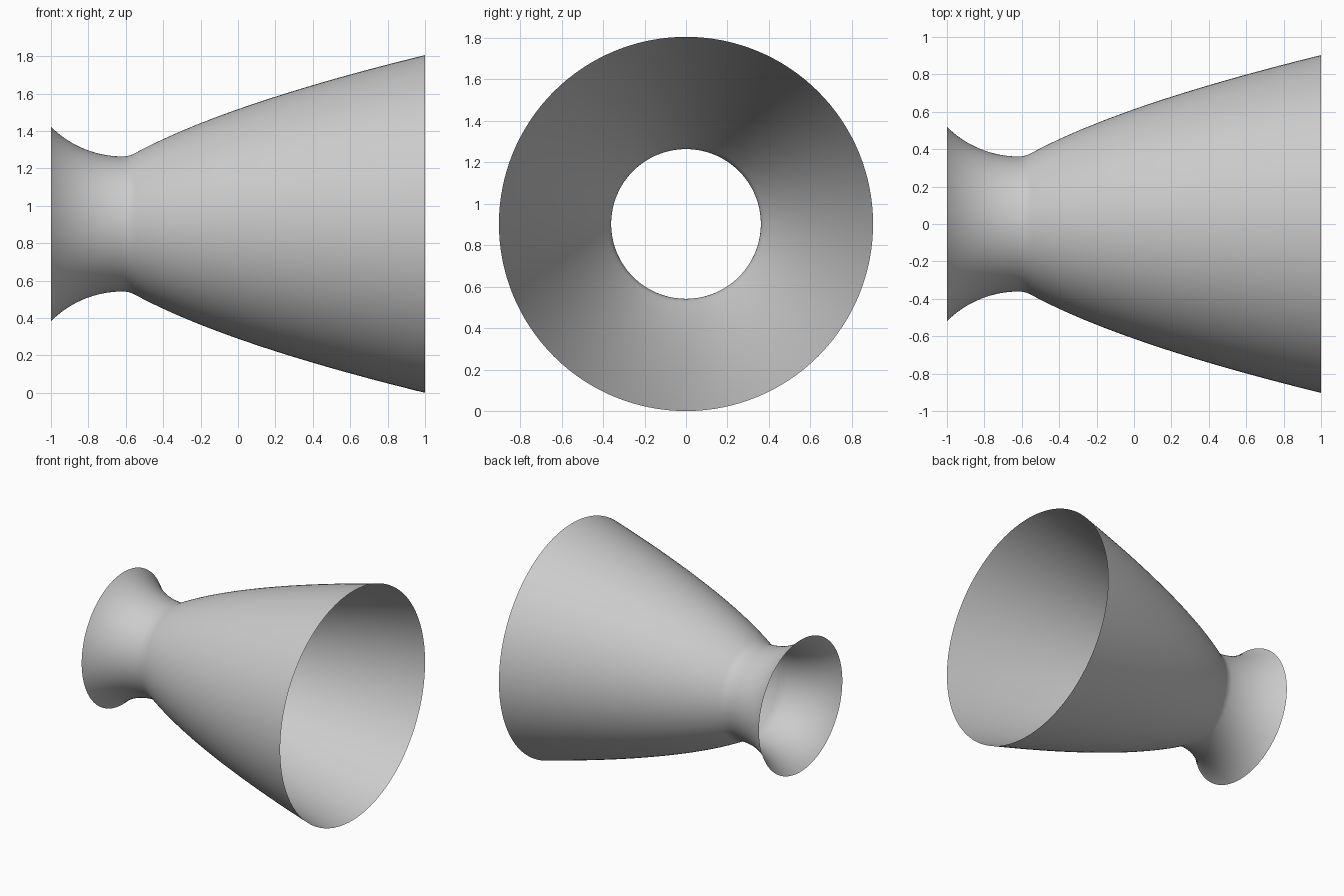
import bpy, bmesh, math
from mathutils import Vector

if "Cube" in bpy.data.objects:
    bpy.data.objects.remove(bpy.data.objects["Cube"], do_unlink=True)

# Bell proportions: everything follows from the throat radius
THROAT = 0.3611
EXIT = 2.5 * THROAT
INLET_ARC = 1.5 * THROAT
OUTLET_ARC = 0.382 * THROAT
THROAT_X = -1 + INLET_ARC * math.sin(math.radians(45))
START, END = math.radians(28.5), math.radians(13.8)
SIDES = 128


def arc(radius, a0, a1, steps):
    """Arc tangent to the throat, as (x, radius) points."""
    angles = [a0 + (a1 - a0) * i / steps for i in range(steps + 1)]
    return [Vector((THROAT_X + radius * math.sin(a),
                    THROAT + radius * (1 - math.cos(a)))) for a in angles]


def bell(p0, p2, steps):
    """Parabolic wall between two points with the given end slopes."""
    m0, m2 = math.tan(START), math.tan(END)
    x = (p2.y - p0.y + m0 * p0.x - m2 * p2.x) / (m0 - m2)
    p1 = Vector((x, p0.y + m0 * (x - p0.x)))
    ts = [i / steps for i in range(1, steps + 1)]
    return [p0 * (1 - t) ** 2 + p1 * 2 * t * (1 - t) + p2 * t * t for t in ts]


# Wall profile: converging arc, throat arc, parabolic bell
profile = arc(INLET_ARC, math.radians(-45), 0, 24)
profile += arc(OUTLET_ARC, 0, START, 10)[1:]
profile += bell(profile[-1], Vector((1, EXIT)), 48)

# Revolve the profile around the x axis as an open thin shell, facing outward
bm = bmesh.new()
turns = [2 * math.pi * i / SIDES for i in range(SIDES)]
rings = [[bm.verts.new((p.x, p.y * math.cos(a), EXIT + p.y * math.sin(a)))
          for a in turns] for p in profile]
for r0, r1 in zip(rings, rings[1:]):
    for i in range(SIDES):
        j = (i + 1) % SIDES
        bm.faces.new((r0[i], r0[j], r1[j], r1[i])).smooth = True
mesh = bpy.data.meshes.new("nozzle_bell")
bm.to_mesh(mesh)
bm.free()
nozzle = bpy.data.objects.new("nozzle_bell", mesh)
bpy.context.collection.objects.link(nozzle)

# Plain grey
grey = bpy.data.materials.new("light_grey")
grey.use_nodes = True
colour = (0.6, 0.6, 0.6, 1)
grey.diffuse_color = colour
grey.node_tree.nodes["Principled BSDF"].inputs["Base Color"].default_value = colour
mesh.materials.append(grey)
